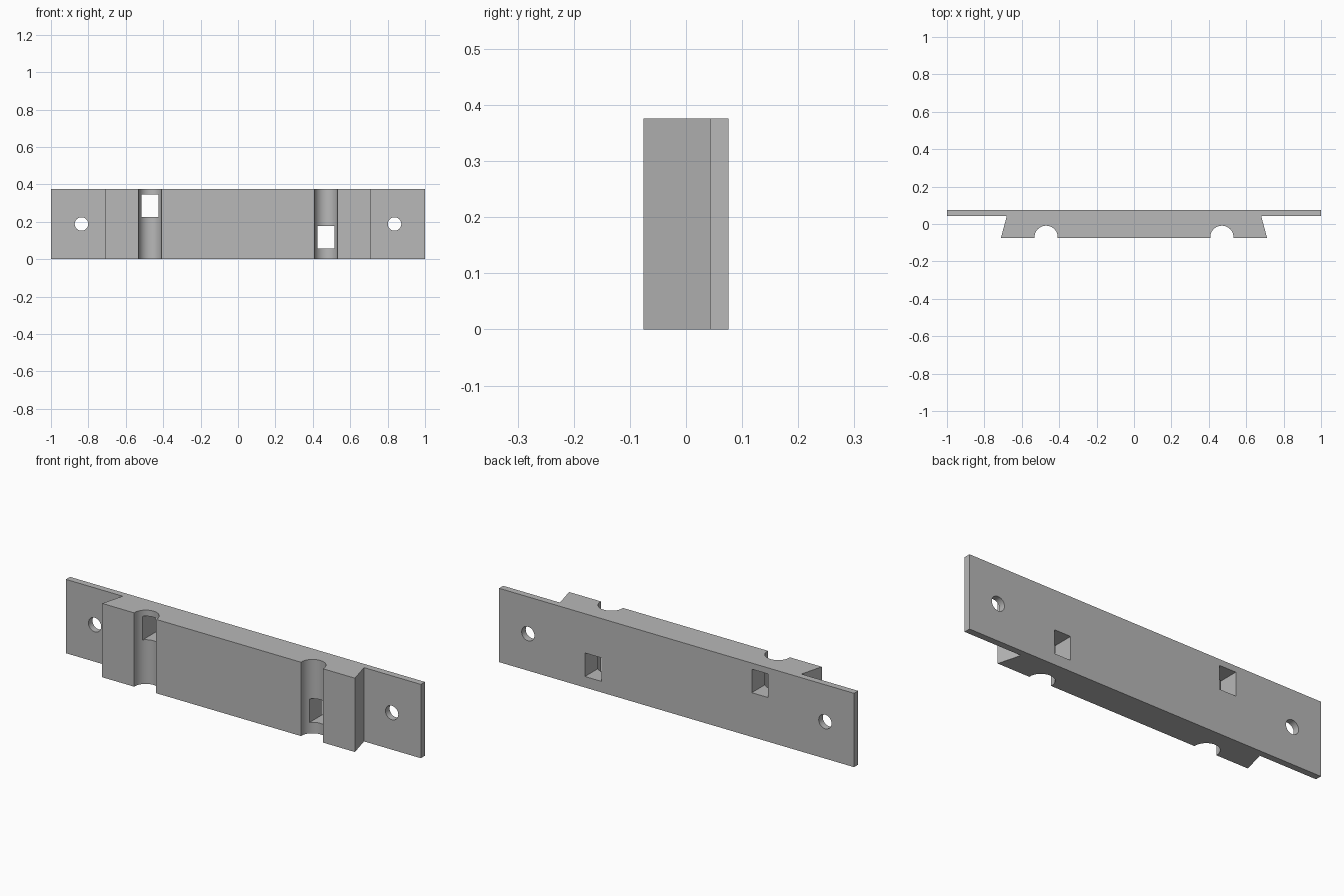
import bpy, bmesh, math
from mathutils import Matrix

if "Cube" in bpy.data.objects:
    bpy.data.objects.remove(bpy.data.objects["Cube"])

HEIGHT, FRONT, BACK, PLATE = 0.376, -0.076, 0.076, 0.043
GROOVE_X, GROOVE_Y, GROOVE_R, STEPS = 0.47, -0.071, 0.062, 24

grey = bpy.data.materials.new("plain grey")
grey.use_nodes = True
colour = (0.48, 0.48, 0.48, 1)
grey.diffuse_color = colour
grey.node_tree.nodes["Principled BSDF"].inputs["Base Color"].default_value = colour


def make_object(name, bm):
    bmesh.ops.recalc_face_normals(bm, faces=bm.faces)
    mesh = bpy.data.meshes.new(name)
    bm.to_mesh(mesh)
    bm.free()
    mesh.materials.append(grey)
    obj = bpy.data.objects.new(name, mesh)
    bpy.context.collection.objects.link(obj)
    return obj


# Right-hand half of the plan: front middle, round groove, undercut block end, thin flange
half = [(GROOVE_X - GROOVE_R, FRONT)]
for i in range(STEPS + 1):
    a = math.pi * (1 - i / STEPS)
    half.append((GROOVE_X + GROOVE_R * math.cos(a), GROOVE_Y + GROOVE_R * math.sin(a)))
half += [(GROOVE_X + GROOVE_R, FRONT), (0.712, FRONT), (0.68, PLATE), (1, PLATE), (1, BACK)]
plan = half + [(-x, y) for x, y in reversed(half)]

# Mounting bar, extruded upward from the mirrored plan
bm = bmesh.new()
base = bm.faces.new([bm.verts.new((x, y, 0)) for x, y in plan])
top = bmesh.ops.extrude_face_region(bm, geom=[base])["geom"]
bmesh.ops.translate(bm, verts=[v for v in top if isinstance(v, bmesh.types.BMVert)], vec=(0, 0, HEIGHT))
bar = make_object("mounting_bar", bm)


def cut(name, bm):
    cutter = make_object(name, bm)
    cutter.hide_render = True
    cutter.hide_viewport = True
    mod = bar.modifiers.new(name, "BOOLEAN")
    mod.operation, mod.solver, mod.object = "DIFFERENCE", "EXACT", cutter
    return cutter


cutters = []
for side, sign, slot_z in (("left", 1, 0.116), ("right", -1, 0.285)):
    # Round screw hole through the flange
    bm = bmesh.new()
    place = Matrix.Translation((sign * 0.837, 0.06, HEIGHT / 2)) @ Matrix.Rotation(math.pi / 2, 4, "X")
    bmesh.ops.create_cone(bm, cap_ends=True, segments=40, radius1=0.036, radius2=0.036, depth=0.2, matrix=place)
    cutters.append(cut(side + "_screw_hole_cutter", bm))
    # Rectangular slot behind the groove
    bm = bmesh.new()
    place = Matrix.Translation((sign * GROOVE_X, 0.03, slot_z)) @ Matrix.Diagonal((0.092, 0.26, 0.12, 1))
    bmesh.ops.create_cube(bm, size=1, matrix=place)
    cutters.append(cut(side + "_slot_cutter", bm))

# Apply the cuts and tidy up
bpy.context.view_layer.update()
cut_mesh = bpy.data.meshes.new_from_object(bar.evaluated_get(bpy.context.evaluated_depsgraph_get()))
bar.modifiers.clear()
bar.data = cut_mesh
for cutter in cutters:
    bpy.data.objects.remove(cutter)

# Smooth the grooves and holes, keep the corners sharp
bpy.ops.object.select_all(action="DESELECT")
bar.select_set(True)
bpy.context.view_layer.objects.active = bar
bpy.ops.object.shade_smooth_by_angle(angle=math.radians(30))
